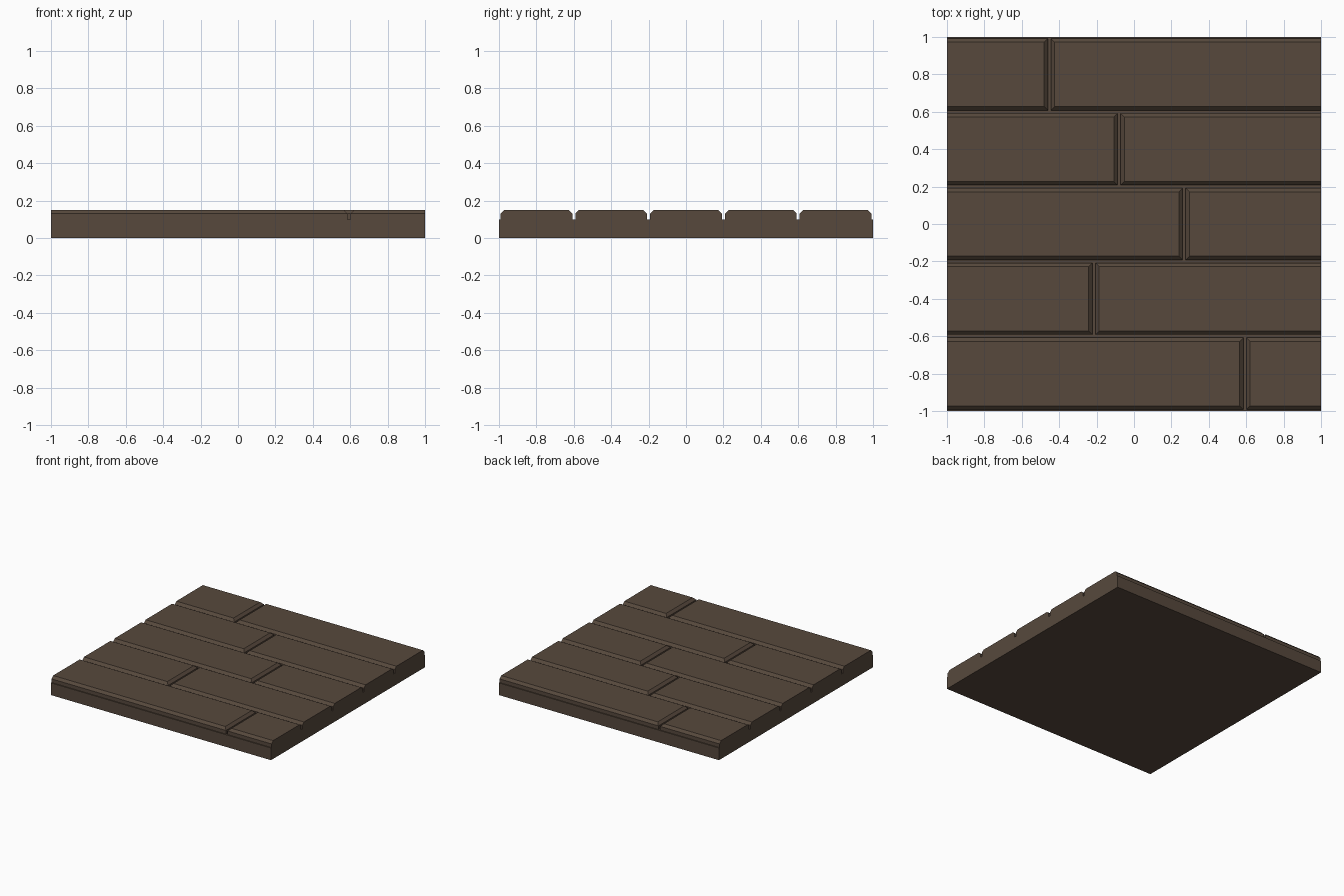
import bpy, bmesh

if "Cube" in bpy.data.objects:
    bpy.data.objects.remove(bpy.data.objects["Cube"])

wood = bpy.data.materials.new("dark_brown_wood")
wood.diffuse_color = (0.095, 0.066, 0.046, 1)
wood.use_nodes = True
wood.node_tree.nodes["Principled BSDF"].inputs["Base Color"].default_value = wood.diffuse_color

GAP, BEVEL = 0.008, 0.02           # half joint width, chamfer width
Z_BASE, Z_EDGE, Z_TOP = 0.10, 0.13, 0.15


def make_object(name, rings, close_bottom):
    """Stack rectangles (x0, x1, y0, y1, z) into a solid."""
    bm = bmesh.new()
    loops = [[bm.verts.new(p) for p in ((x0, y0, z), (x1, y0, z), (x1, y1, z), (x0, y1, z))]
             for x0, x1, y0, y1, z in rings]
    for a, b in zip(loops, loops[1:]):
        for i in range(4):
            j = (i + 1) % 4
            bm.faces.new((a[i], a[j], b[j], b[i]))
    bm.faces.new(loops[-1])
    if close_bottom:
        bm.faces.new(loops[0][::-1])
    mesh = bpy.data.meshes.new(name)
    bm.to_mesh(mesh)
    bm.free()
    mesh.materials.append(wood)
    bpy.context.collection.objects.link(bpy.data.objects.new(name, mesh))


def plank(name, x0, x1, y0, y1):
    # only joint ends are chamfered; outer ends at x = +-1 are cut flush
    l = BEVEL if x0 > -1 else 0
    r = BEVEL if x1 < 1 else 0
    make_object(name, [(x0, x1, y0, y1, Z_BASE), (x0, x1, y0, y1, Z_EDGE),
                       (x0 + l, x1 - r, y0 + BEVEL, y1 - BEVEL, Z_TOP)], False)


# slab under the planks
make_object("floor_base", [(-1, 1, -1, 1, 0), (-1, 1, -1, 1, Z_BASE)], True)

# five rows of two planks, front to back, with staggered joints
for row, joint in enumerate((0.593, -0.214, 0.268, -0.08, -0.452)):
    y0 = -1 + 0.4 * row + GAP
    y1 = y0 + 0.4 - 2 * GAP
    plank(f"plank_left_{row + 1}", -1, joint - GAP, y0, y1)
    plank(f"plank_right_{row + 1}", joint + GAP, 1, y0, y1)
